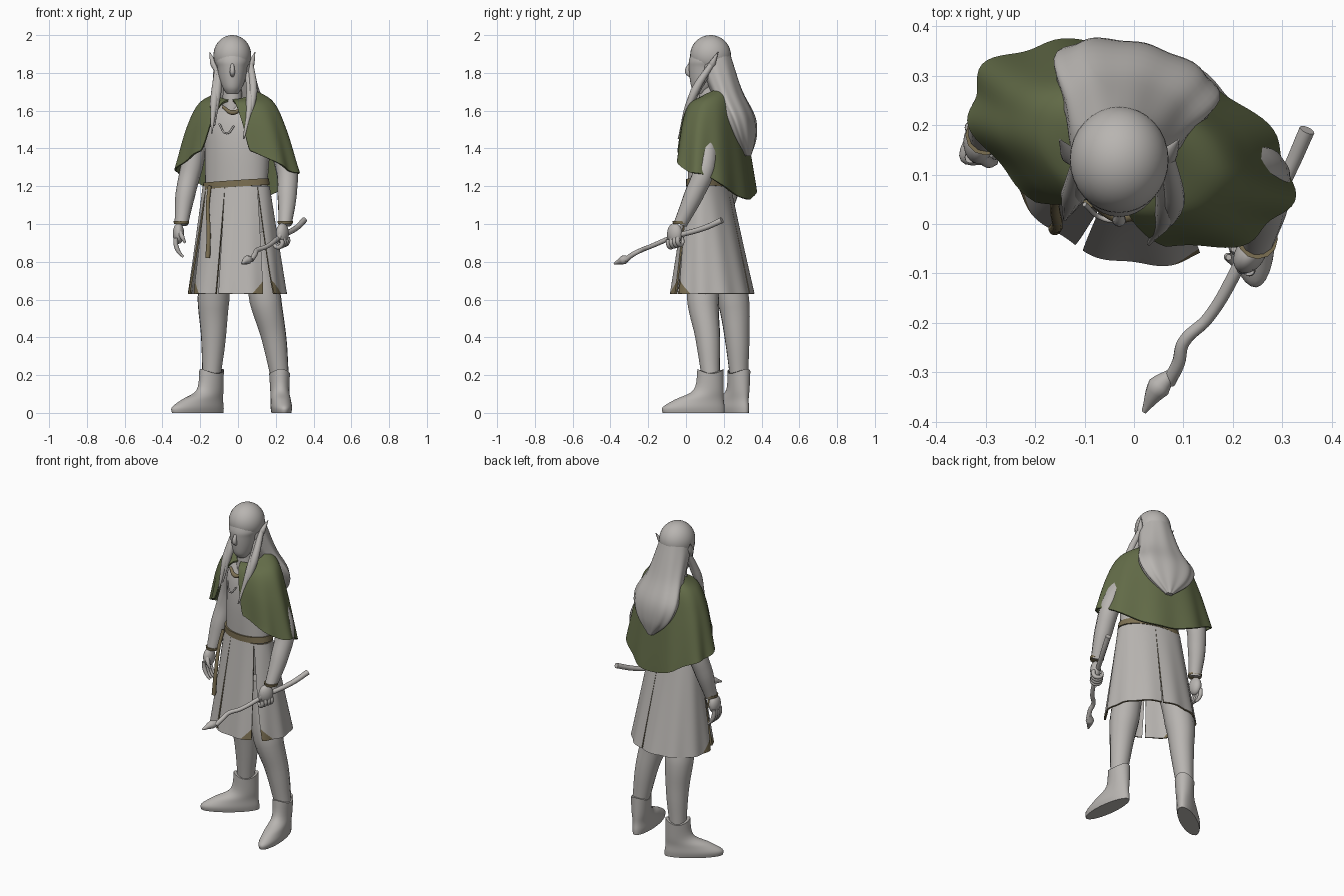
import bpy, bmesh
from math import radians, sin, cos, atan2
from mathutils import Vector, Matrix

if "Cube" in bpy.data.objects:
    bpy.data.objects.remove(bpy.data.objects["Cube"])


def material(name, *rgb):
    mat = bpy.data.materials.new(name)
    mat.use_nodes = True
    mat.diffuse_color = (*rgb, 1)
    mat.node_tree.nodes["Principled BSDF"].inputs["Base Color"].default_value = (*rgb, 1)
    return mat


GRAY = material("warm gray", .48, .46, .44)
GREEN = material("moss green", .125, .15, .065)
GOLD = material("dull gold", .2, .16, .085)
UP = Vector((0, 0, 1))
BODY_YAW = -20
SIDES = (("right", -1), ("left", 1))


def add(name, data, *mats):
    for mat in mats:
        data.materials.append(mat)
    obj = bpy.data.objects.new(name, data)
    bpy.context.collection.objects.link(obj)
    return obj


def finish(obj):
    """Apply modifiers or curve bevel, then smooth."""
    bpy.ops.object.select_all(action='DESELECT')
    obj.select_set(True)
    bpy.context.view_layer.objects.active = obj
    bpy.ops.object.convert(target='MESH')
    bpy.ops.object.shade_smooth_by_angle(angle=radians(45))


def spline(rows, steps):
    """Catmull-Rom interpolation of rows of numbers."""
    rows = [Vector(row) for row in rows]
    ends = [rows[0], *rows, rows[-1]]
    out = []
    for p, a, b, q in zip(ends, ends[1:], ends[2:], ends[3:]):
        for step in range(steps):
            t = step / steps
            out.append(a + (b - p) * t / 2 + (p * 2 - a * 5 + b * 4 - q) * t * t / 2
                       + (a * 3 - p - b * 3 + q) * t ** 3 / 2)
    return out + [rows[-1]]


def paint_corner(bm, tip, neighbour):
    """Cut a gold triangle into a hem corner."""
    along = ((neighbour - tip).normalized() + UP).normalized()
    cut = tip + along * .045
    bmesh.ops.bisect_plane(bm, geom=bm.verts[:] + bm.edges[:] + bm.faces[:], plane_co=cut, plane_no=along)
    for face in bm.faces:
        middle = face.calc_center_median()
        face.material_index = int((middle - cut).dot(along) < 0 and (middle - tip).length < .12)


def loft(name, at, rows, mat=GRAY, yaw=0, cols=32, steps=5, span=None, bend=None, corner=None):
    """Stack ellipses (height, half width, half depth, shift back); span opens them into a cloth panel."""
    bm = bmesh.new()
    rows = spline(rows, steps)
    turn = Matrix.Rotation(radians(yaw), 3, 'Z')
    grid = []
    for i, (z, wide, deep, back) in enumerate(rows):
        t = i / (len(rows) - 1)
        start, end = span(t) if span else (0, 360)
        ring = []
        for j in range(cols + bool(span)):
            angle = radians(start + (end - start) * j / cols)
            grow, lift = bend(angle, t) if bend else (1, 0)
            point = Vector((wide * cos(angle) * grow, deep * sin(angle) * grow + back, z + lift))
            ring.append(bm.verts.new(turn @ point + Vector((*at, 0))))
        grid.append(ring)
    for low, high in zip(grid, grid[1:]):
        for j in range(cols):
            k = (j + 1) % len(low)
            bm.faces.new((low[j], low[k], high[k], high[j]))
    if not span:
        bm.faces.new(grid[0])
        bm.faces.new(grid[-1])
    if corner:
        hem = grid[-1] if corner == "first" else grid[-1][::-1]
        paint_corner(bm, hem[0].co.copy(), hem[1].co.copy())
    bmesh.ops.recalc_face_normals(bm, faces=bm.faces[:])
    mesh = bpy.data.meshes.new(name)
    bm.to_mesh(mesh)
    bm.free()
    obj = add(name, mesh, mat, GOLD)
    if span:
        solid = obj.modifiers.new("thickness", 'SOLIDIFY')
        solid.thickness, solid.offset = .01, 0
        solid.material_offset_rim = int(bool(corner))
    finish(obj)


def tube(name, points, radii, mat=GRAY):
    """Round tube through points; radii are spread evenly along it."""
    curve = bpy.data.curves.new(name, 'CURVE')
    curve.dimensions, curve.bevel_depth, curve.bevel_resolution = '3D', 1, 4
    curve.resolution_u, curve.use_fill_caps = 6, True
    path = curve.splines.new('BEZIER')
    path.bezier_points.add(len(points) - 1)
    for i, (knot, point) in enumerate(zip(path.bezier_points, points)):
        place = i / (len(points) - 1) * (len(radii) - 1)
        k = min(int(place), len(radii) - 2)
        knot.co = point
        knot.radius = radii[k] + (radii[k + 1] - radii[k]) * (place - k)
        knot.handle_left_type = knot.handle_right_type = 'AUTO'
    finish(add(name, curve, mat))


def ball(name, location, scale, turn=0):
    bm = bmesh.new()
    bmesh.ops.create_uvsphere(bm, u_segments=32, v_segments=20, radius=1)
    mesh = bpy.data.meshes.new(name)
    bm.to_mesh(mesh)
    bm.free()
    obj = add(name, mesh, GRAY)
    obj.location, obj.scale, obj.rotation_euler.z = location, scale, turn
    finish(obj)


def hand(label, palm, across, curl):
    """Palm with four fingers bending by the curl angle at each joint, and a thumb."""
    palm, across = Vector(palm), Vector(across).normalized()
    inward = across.cross(UP)
    ball(label + "_palm", palm, (.03, .043, .055), atan2(-across.x, across.y))
    for i in range(4):
        joint = palm + across * .02 * (i - 1.5) - UP * .025 - inward * .015
        joints = [joint]
        for bone in range(4):
            angle = radians(curl * bone)
            joint = joint + (inward * sin(angle) - UP * cos(angle)) * .028
            joints.append(joint)
        tube(label + "_finger", joints, (.012, .012, .006))
    front = Vector((0, -.04, 0))
    tube(label + "_thumb", [palm + front / 2 + UP * .02, palm + front + inward * .02 - UP * .02,
                            palm + front + inward * .035 - UP * .05], (.014, .012, .006))


# Head, neck and ears
HEAD = Vector((-.03, .12, 0))
loft("face", HEAD.xy, [(1.69, .03, .03, -.04), (1.72, .05, .06, -.03), (1.77, .07, .09, -.01),
                       (1.83, .08, .095, -.01), (1.87, .09, .103, 0), (1.94, .07, .08, 0)])
tube("neck", [HEAD + UP * 1.58, HEAD + UP * 1.75], (.055, .048))
tube("nose", [HEAD + Vector((0, y, z)) for y, z in ((-.09, 1.86), (-.112, 1.805), (-.095, 1.785))], (.007, .014, .01))
for label, side in SIDES:
    tube(label + "_ear", [HEAD + Vector((x * side, y, z)) for x, y, z in
                          ((.08, 0, 1.8), (.1, .02, 1.85), (.12, .05, 1.91))], (.01, .018, .002))

# Hair
ball("hair_cap", (-.03, .13, 1.893), (.1, .108, .107))
loft("long_hair", (-.03, .15), [(1.95, .07, .07, 0), (1.85, .1, .09, .01), (1.7, .13, .08, .07), (1.57, .17, .07, .14),
                                (1.46, .13, .05, .17), (1.36, .02, .02, .18)], yaw=-14, cols=64,
     bend=lambda angle, t: (1 + .05 * t * sin(9 * angle), 0))
strands = {"right": [(-.11, .13, 1.82), (-.125, .06, 1.66), (-.14, .01, 1.48)],
           "left": [(.05, .13, 1.82), (.065, .03, 1.66), (.03, -.04, 1.45)]}
for label, path in strands.items():
    for offset in (Vector((0, 0, 0)), Vector((.015, .015, .04))):
        tube(label + "_hair_strand", [Vector(point) + offset for point in path], (.015, .023, .004))

# Torso and belt
WAIST = (-.01, .12)
loft("tunic_top", WAIST, [(1.18, .17, .1, 0), (1.4, .18, .12, .02), (1.55, .19, .11, .03), (1.65, .06, .06, .03)],
     yaw=BODY_YAW)
loft("belt", WAIST, [(1.195, .185, .11, 0), (1.23, .18, .11, 0)], GOLD, BODY_YAW, steps=1,
     bend=lambda angle, t: (1, .012 * cos(angle)))
tube("belt_strap", [(-.15, .07, 1.2), (-.16, .04, 1.1), (-.155, 0, .95), (-.16, -.01, .82)], (.01, .01, .013), GOLD)

# Slit skirt, two mirrored pairs of panels, angles measured from the front; the front slit sits to the right
for label, side in SIDES:
    front_slit = -8 * side
    for part, waist, hem, corner in (("front", (front_slit, 52), (front_slit + 2, 49), "last"),
                                     ("back", (52, 180), (64, 179), "first")):
        loft(f"skirt_{part}_{label}", WAIST, [(1.2, .18, .1, 0), (.63, .26, .21, .02)], yaw=BODY_YAW, steps=24,
             corner=corner, bend=lambda angle, t: (1 + .02 * t * sin(11 * angle), 0),
             span=lambda t: [side * (top + (low - top) * t) - 90 for top, low in zip(waist, hem)])


# Shoulder cape with an open front and a longer back
def cape_bend(angle, t):
    back = sin(angle)
    drop = t * t * back * abs(back) * -.14
    return 1 + .035 * t * t * sin(9 * angle + 1), drop + (1 - t) * .035 * back


loft("cape", (-.01, .15), [(1.69, .09, .08, 0), (1.64, .2, .12, 0), (1.5, .27, .15, 0), (1.27, .335, .18, .01)],
     GREEN, BODY_YAW, cols=96, steps=8, bend=cape_bend, span=lambda t: (18 * t - 84, 264 - 18 * t))
tube("cape_clasp", [(-.08, .04, 1.62), (-.03, .015, 1.59), (.02, .025, 1.61)], (.008, .013, .008), GOLD)
tube("collar_point", [(-.1, .04, 1.53), (-.06, .01, 1.48), (-.02, .01, 1.52)], (.005, .005))

# Arms with cuffs, listed from shoulder to wrist
arms = {"right": [(-.19, .22), (-.245, .25), (-.28, .22), (-.3, .18)],
        "left": [(.17, .11), (.255, .1), (.26, .04), (.25, -.03)]}
for label, path in arms.items():
    tube(label + "_arm", [(*spot, z) for spot, z in zip(path, (1.5, 1.3, 1.15, 1))], (.05, .058, .052, .036))
    tube(label + "_cuff", [(*path[-1], z) for z in (1, 1.015)], (.039, .041), GOLD)
hand("right", (-.315, .165, .95), (0, 1, 0), 15)
hand("left", (.235, -.06, .95), (-.5, -.8, -.2), 60)

# Crooked wooden staff
tube("staff", [(.35, .19, 1.02), (.31, .1, .98), (.22, -.07, .93), (.15, -.19, .88), (.1, -.24, .86), (.09, -.28, .84),
               (.07, -.32, .81)], (.016, .012, .014))
tube("staff_tip", [(.08, -.3, .82), (.05, -.33, .81), (.02, -.38, .79)], (.01, .024, .005))

# Legs from hip to ankle, and boots
legs = {"right": [(-.1, .16), (-.13, .25), (-.13, .27), (-.14, .28)],
        "left": [(.09, .11), (.145, .09), (.19, .115), (.22, .13)]}
for label, path in legs.items():
    tube(label + "_leg", [(*spot, z) for spot, z in zip(path, (.95, .6, .4, .2))], (.075, .086, .067, .05))
    loft(label + "_boot", path[-1], [(0, .05, .165, -.09), (.03, .055, .165, -.09), (.07, .052, .13, -.06),
                                     (.12, .05, .08, -.01), (.22, .055, .07, 0)],
         yaw=-54 if label == "right" else 6, bend=lambda angle, t: (1, -.012 * t ** 6 * cos(2 * angle)))
